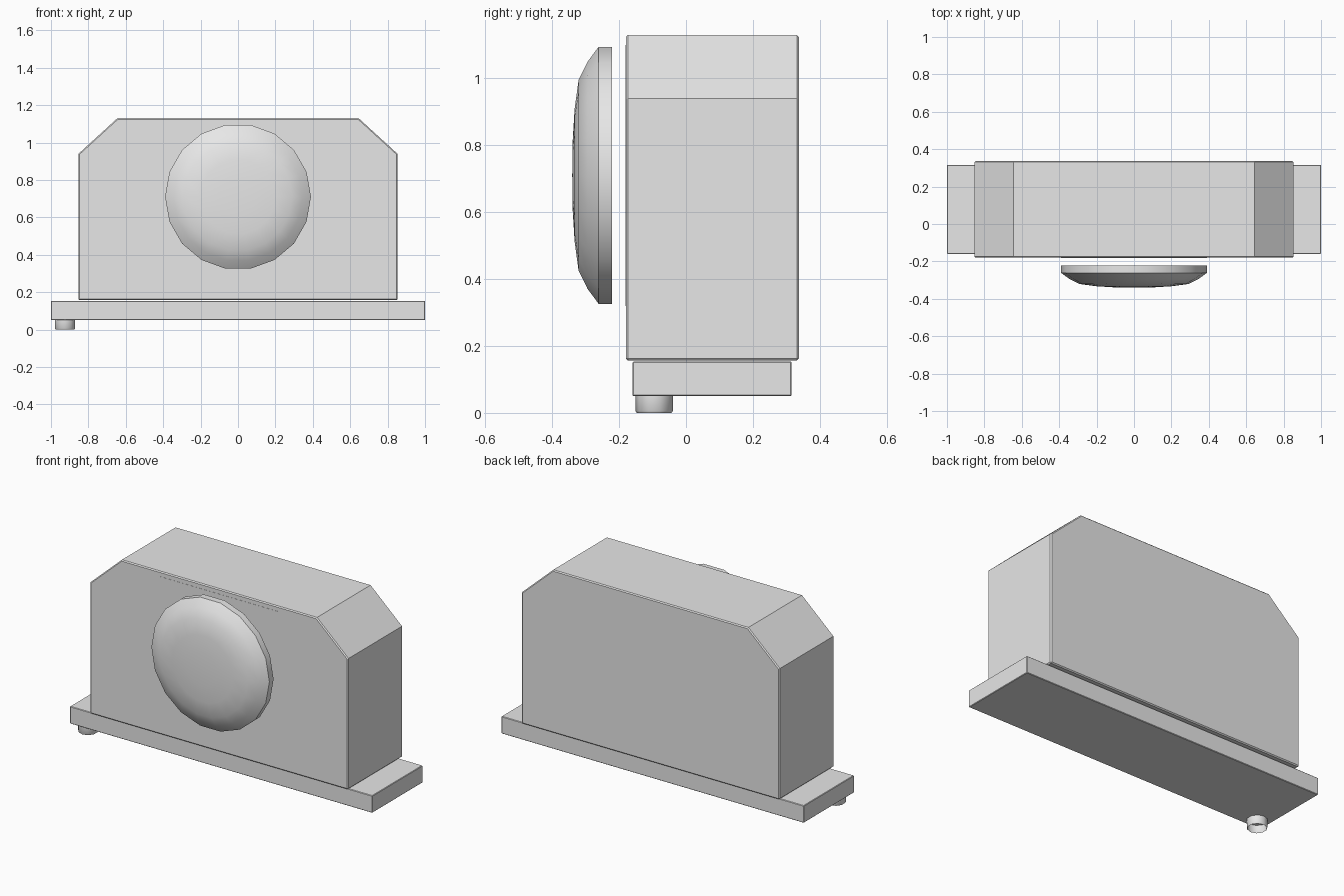
import bpy, bmesh, math
from mathutils import Matrix

cube = bpy.data.objects.get("Cube")
if cube:
    bpy.data.objects.remove(cube, do_unlink=True)

# Single grey material
grey = bpy.data.materials.new("plain grey")
grey.use_nodes = True
colour = (0.8, 0.8, 0.8, 1)
grey.diffuse_color = colour
grey.node_tree.nodes["Principled BSDF"].inputs["Base Color"].default_value = colour


def finish(bm, name, smooth=None):
    bmesh.ops.recalc_face_normals(bm, faces=bm.faces)
    mesh = bpy.data.meshes.new(name)
    bm.to_mesh(mesh)
    bm.free()
    mesh.materials.append(grey)
    obj = bpy.data.objects.new(name, mesh)
    bpy.context.collection.objects.link(obj)
    if smooth:
        bpy.ops.object.select_all(action='DESELECT')
        obj.select_set(True)
        bpy.context.view_layer.objects.active = obj
        bpy.ops.object.shade_smooth_by_angle(angle=math.radians(smooth))
    return obj


def extrude_outline(name, outline, y0, y1, bevel):
    """Extrude an x-z outline along y and soften its right-angled edges."""
    bm = bmesh.new()
    face = bm.faces.new([bm.verts.new((x, y0, z)) for x, z in outline])
    out = bmesh.ops.extrude_face_region(bm, geom=[face])
    moved = [v for v in out["geom"] if isinstance(v, bmesh.types.BMVert)]
    bmesh.ops.translate(bm, verts=moved, vec=(0, y1 - y0, 0))
    obj = finish(bm, name)
    if bevel:
        mod = obj.modifiers.new("soft edges", 'BEVEL')
        mod.width = bevel
        mod.segments = 1
        mod.limit_method = 'ANGLE'
        mod.angle_limit = math.radians(60)
    return obj


def lathe(name, profile, sides, matrix, smooth):
    """Spin (radius, height) points round local z; zero radius makes a tip."""
    bm = bmesh.new()
    rings = []
    for r, h in profile:
        if r == 0:
            rings.append([bm.verts.new((0, 0, h))] * sides)
        else:
            angles = [math.tau * i / sides for i in range(sides)]
            rings.append([bm.verts.new((r * math.cos(a), r * math.sin(a), h)) for a in angles])
    for low, high in zip(rings, rings[1:]):
        for i in range(sides):
            j = (i + 1) % sides
            corners = dict.fromkeys((low[i], low[j], high[j], high[i]))
            bm.faces.new(list(corners))
    bm.transform(matrix)
    return finish(bm, name, smooth)


# Housing with chamfered shoulders
right_half = [(0.853, 0.157), (0.853, 0.94), (0.645, 1.13)]
outline = right_half + [(-x, z) for x, z in reversed(right_half)]
extrude_outline("housing", outline, -0.18, 0.337, 0.006)

# Base slab
extrude_outline("base", [(-1, 0.05), (1, 0.05), (1, 0.153), (-1, 0.153)],
                -0.16, 0.316, 0.003)

# Square panel behind the dome
extrude_outline("front_panel", [(-0.39, 0.32), (0.39, 0.32), (0.39, 1.1), (-0.39, 1.1)],
                -0.181, -0.178, 0)

# Domed disc standing off the front
dome = [(0, 0), (0.39, 0), (0.39, 0.04), (0.345, 0.073), (0.29, 0.1),
        (0.2, 0.112), (0.1, 0.118), (0, 0.119)]
lathe("dome", dome, 18,
      Matrix.Translation((0, -0.221, 0.71)) @ Matrix.Rotation(math.pi / 2, 4, 'X'), 40)

# Small foot, open underneath
foot = [(0.052, 0), (0.056, 0.006), (0.056, 0.052)]
lathe("foot", foot, 10,
      Matrix.Translation((-0.925, -0.095, 0)) @ Matrix.Rotation(math.pi / 2, 4, 'Z'), 40)
